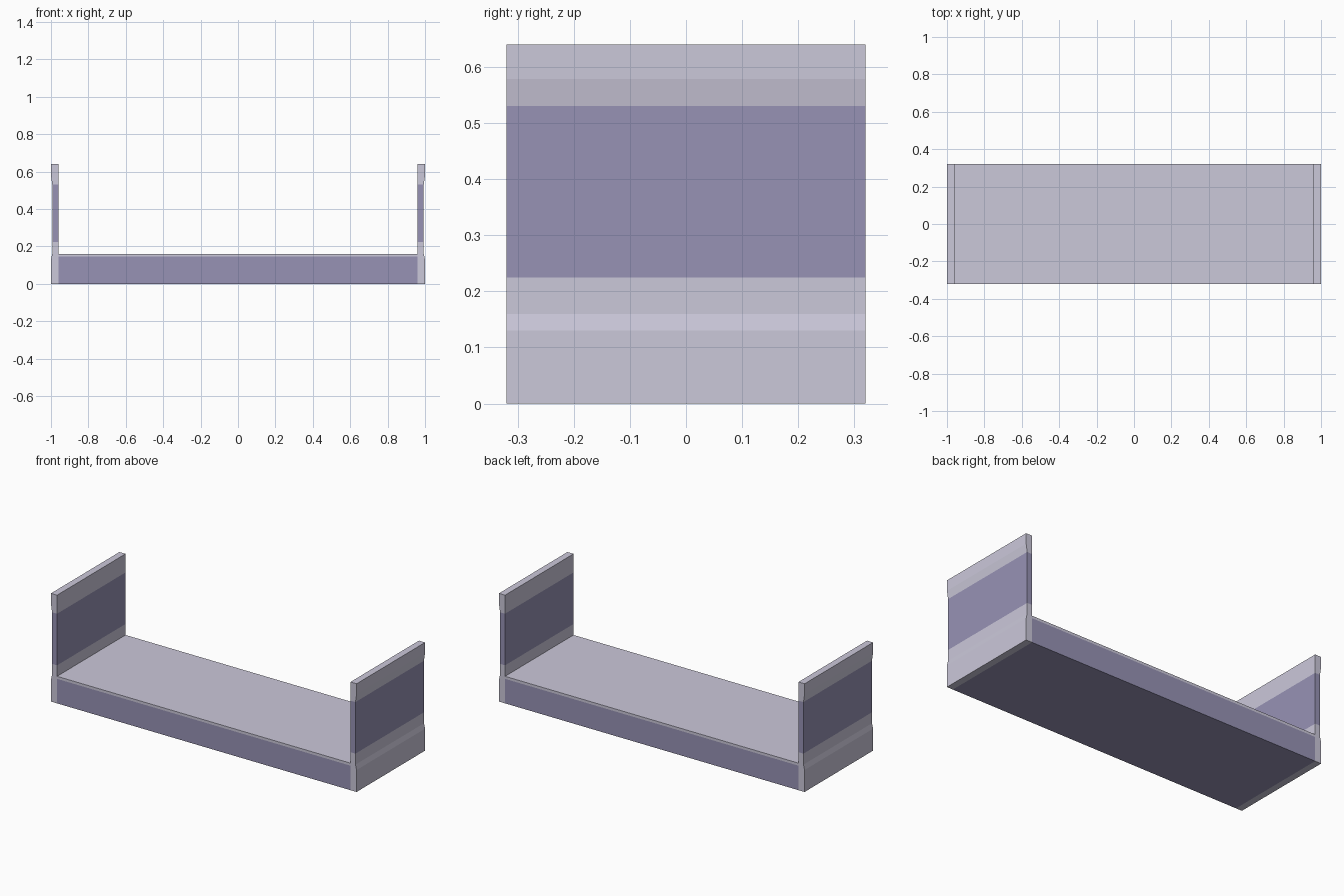
import bpy, bmesh

if "Cube" in bpy.data.objects:
    bpy.data.objects.remove(bpy.data.objects["Cube"])

DEPTH = 0.32  # half depth along y


def material(name, color):
    m = bpy.data.materials.new(name)
    m.diffuse_color = (*color, 1)
    m.use_nodes = True
    m.node_tree.nodes["Principled BSDF"].inputs["Base Color"].default_value = m.diffuse_color
    return m


LIGHT = material("light_lavender", (0.60, 0.58, 0.70))
DARK = material("dark_violet", (0.31, 0.29, 0.46))


def banded_body(name, rows, dark_bands):
    """Stack of bands; each row is (z, x_min, x_max), dark bands are coloured."""
    bm = bmesh.new()
    rings = []
    for z, x0, x1 in rows:
        rings.append([bm.verts.new((x, y, z)) for x, y in
                      ((x0, -DEPTH), (x1, -DEPTH), (x1, DEPTH), (x0, DEPTH))])
    last = len(rows) - 2
    for band, (low, high) in enumerate(zip(rings, rings[1:])):
        faces = [bm.faces.new((low[i], low[(i + 1) % 4], high[(i + 1) % 4], high[i]))
                 for i in range(4)]
        if band == 0:
            faces.append(bm.faces.new(low))
        if band == last:
            faces.append(bm.faces.new(high))
        for f in faces:
            f.material_index = int(band in dark_bands)
    bmesh.ops.recalc_face_normals(bm, faces=bm.faces)
    mesh = bpy.data.meshes.new(name)
    bm.to_mesh(mesh)
    bm.free()
    mesh.materials.append(LIGHT)
    mesh.materials.append(DARK)
    obj = bpy.data.objects.new(name, mesh)
    bpy.context.collection.objects.link(obj)
    return obj


# Base: dark body with a thin light top layer
INNER = 0.96
banded_body("base", [(z, -INNER, INNER) for z in (0, 0.145, 0.16)], {0})

# End panels: slightly recessed outer face with a dark middle band
profile = [(0, 1.0), (0.13, 1.0), (0.16, 0.993), (0.225, 0.993),
           (0.53, 0.993), (0.578, 1.0), (0.64, 1.0)]
for side, sign in (("left", -1), ("right", 1)):
    rows = [(z, *sorted((sign * INNER, sign * x))) for z, x in profile]
    banded_body(side + "_end_panel", rows, {3})
